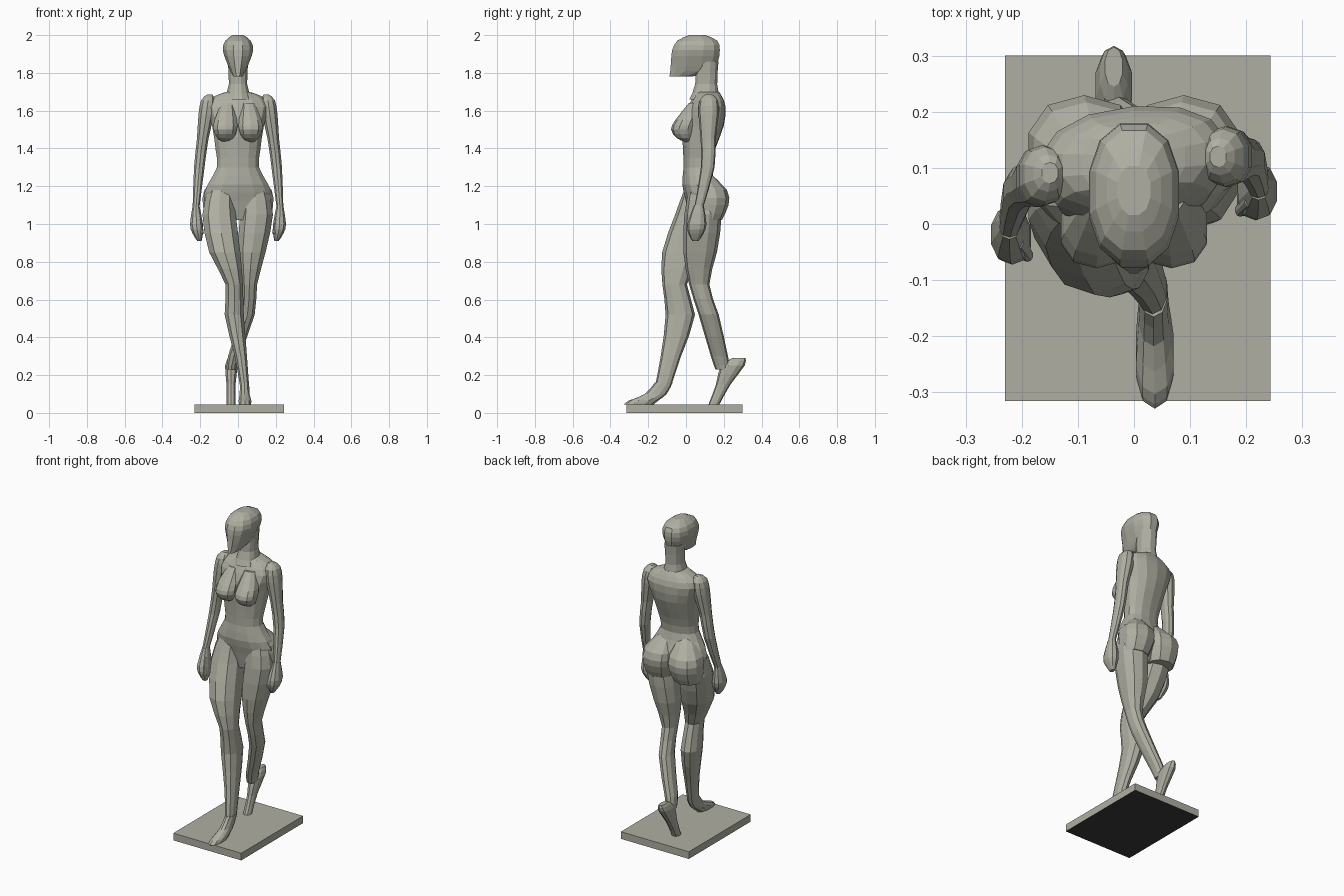
import bpy
import bmesh
from math import cos, sin, tau, copysign
from mathutils import Matrix, Vector

if "Cube" in bpy.data.objects:
    bpy.data.objects.remove(bpy.data.objects["Cube"], do_unlink=True)


def make_material(name, colour):
    """Plain material with matching viewport and render colour."""
    material = bpy.data.materials.new(name)
    material.use_nodes = True
    material.diffuse_color = colour
    shader = material.node_tree.nodes["Principled BSDF"]
    shader.inputs["Base Color"].default_value = colour
    return material


stone = make_material("warm_grey", (0.43, 0.43, 0.365, 1))
underside = make_material("near_black", (0.04, 0.045, 0.04, 1))


def finish(name, bm):
    """Turn a bmesh into a flat-shaded object in warm grey."""
    bmesh.ops.recalc_face_normals(bm, faces=bm.faces)
    mesh = bpy.data.meshes.new(name)
    bm.to_mesh(mesh)
    bm.free()
    mesh.materials.append(stone)
    obj = bpy.data.objects.new(name, mesh)
    bpy.context.collection.objects.link(obj)
    return obj


def refine(sections):
    """Insert a smoothly curved section between each neighbouring pair."""
    result = [sections[0]]
    last = len(sections) - 1
    for index in range(last):
        before = sections[max(index - 1, 0)]
        start, end = sections[index], sections[index + 1]
        after = sections[min(index + 2, last)]
        middle = [(9 * (b + c) - a - d) / 16
                  for a, b, c, d in zip(before, start, end, after)]
        result += [middle, end]
    return result


def rounded(value):
    """Push a circle coordinate outward for a slightly boxy section."""
    return copysign(abs(value) ** 0.88, value)


def loft(name, sections, sides=12, shear=0):
    """Skin horizontal ovals given as centre x, y, z, half width, half depth."""
    bm = bmesh.new()
    loops = []
    for x, y, z, width, depth in refine(sections):
        loop = []
        for step in range(sides):
            angle = tau * (step + 0.5) / sides
            px = x + width * rounded(cos(angle))
            py = y + depth * rounded(sin(angle)) + shear * px
            loop.append(bm.verts.new((px, py, z)))
        loops.append(loop)
    for lower, upper in zip(loops, loops[1:]):
        for step in range(sides):
            following = (step + 1) % sides
            bm.faces.new((lower[step], lower[following],
                          upper[following], upper[step]))
    bm.faces.new(loops[0])
    bm.faces.new(loops[-1])
    finish(name, bm)


def limb(name, path, top_ratio, end_ratio, sides=10):
    """Loft a path of x, y, z, radius whose depth ratio changes along it."""
    sections = []
    for index, (x, y, z, radius) in enumerate(path):
        blend = index / (len(path) - 1)
        ratio = top_ratio + (end_ratio - top_ratio) * blend
        sections.append((x, y, z, radius, radius * ratio))
    loft(name, sections, sides)


def trunk(name, profile, sides, shear=0):
    """Loft a central part from z, y, half width and half depth."""
    sections = [(0, y, z, width, depth) for z, y, width, depth in profile]
    loft(name, sections, sides, shear)


def mirror(path):
    """Mirror a path of x, y, z, radius to the right side."""
    return [(-x, y, z, radius) for x, y, z, radius in path]


def swing_across(path):
    """Mirror an arm path and swing it forward toward the hand."""
    return [(x, y - 0.03 - 0.07 * (1.67 - z), z, radius)
            for x, y, z, radius in mirror(path)]


# Base slab with a dark underside
low, high = Vector((-0.23, -0.315, 0)), Vector((0.243, 0.3, 0.045))
slab = bmesh.new()
placement = Matrix.Translation((low + high) / 2)
bmesh.ops.create_cube(slab, size=1,
                      matrix=placement @ Matrix.Diagonal((*(high - low), 1)))
base = finish("base", slab)
base.data.materials.append(underside)
for face in base.data.polygons:
    face.material_index = int(face.normal.z < -0.5)

# Torso from crotch to collar, shoulders turned slightly
trunk("torso", [
    (1.02, .07, .06, .05),
    (1.12, .09, .18, .09),
    (1.21, .07, .163, .09),
    (1.3, .06, .114, .073),
    (1.4, .07, .122, .086),
    (1.52, .09, .14, .11),
    (1.62, .11, .17, .1),
    (1.675, .115, .13, .075),
    (1.7, .11, .06, .065),
], sides=14, shear=0.08)

# Neck and smooth faceless head
trunk("neck", [
    (1.66, .1, .075, .085),
    (1.74, .107, .05, .06),
    (1.86, .11, .056, .064),
], sides=12)
trunk("head", [
    (1.78, -.03, .024, .06),
    (1.81, .03, .042, .117),
    (1.86, .045, .063, .128),
    (1.92, .053, .083, .13),
    (1.97, .06, .07, .11),
    (2, .06, .03, .045),
], sides=12)

# Arms and loosely closed hands
arm = [
    (.15, .12, 1.685, .015),
    (.158, .12, 1.655, .039),
    (.168, .12, 1.58, .043),
    (.187, .117, 1.45, .032),
    (.205, .115, 1.3, .029),
    (.222, .068, 1.09, .019),
]
hand = [
    (.222, .068, 1.1, .018),
    (.22, .058, 1, .036),
    (.213, .053, .95, .029),
    (.204, .05, .91, .012),
]
thumb = [(.21, .045, 1.05, .014), (.19, .025, .95, .01)]
for part, path, ratio in (("arm", arm, 1.25), ("hand", hand, 1.4),
                          ("thumb", thumb, 1.2)):
    limb("left_" + part, path, ratio, ratio)
    limb("right_" + part, swing_across(path), ratio, ratio)

# Breasts sloping from the collar, buttocks flowing into the back and thighs
breast = [
    (.055, .05, 1.64, .035),
    (.065, .005, 1.55, .062),
    (.067, -.014, 1.5, .065),
    (.067, -.005, 1.455, .045),
    (.067, .01, 1.435, .015),
]
buttock = [
    (.06, .08, 1.28, .035),
    (.085, .12, 1.18, .097),
    (.09, .125, 1.1, .1),
    (.095, .11, 1.02, .08),
]
for part, path in (("breast", breast), ("buttock", buttock)):
    limb("left_" + part, path, 1, 1)
    limb("right_" + part, mirror(path), 1, 1)

# Right leg, stepping forward and across
limb("right_leg", [
    (-.09, .06, 1.18, .07),
    (-.1, .045, 1.05, .092),
    (-.07, -.02, .85, .086),
    (-.02, -.06, .68, .048),
    (-.02, -.03, .52, .053),
    (.015, -.08, .3, .034),
    (.035, -.122, .14, .025),
], top_ratio=1, end_ratio=1.7)
limb("right_foot", [
    (.035, -.118, .16, .025),
    (.035, -.16, .1, .028),
    (.037, -.225, .065, .035),
    (.037, -.25, .045, .033),
], top_ratio=1.9, end_ratio=2.4)

# Left leg, trailing with the heel lifted
limb("left_leg", [
    (.09, .085, 1.18, .07),
    (.098, .09, 1.05, .091),
    (.073, .075, .85, .076),
    (.06, .07, .68, .043),
    (.05, .12, .52, .04),
    (-.022, .177, .3, .032),
    (-.035, .195, .23, .026),
], top_ratio=1, end_ratio=1.5)
limb("left_foot", [
    (-.036, .28, .29, .016),
    (-.036, .247, .25, .034),
    (-.037, .197, .15, .025),
    (-.037, .148, .045, .024),
], top_ratio=2.2, end_ratio=1.2)
